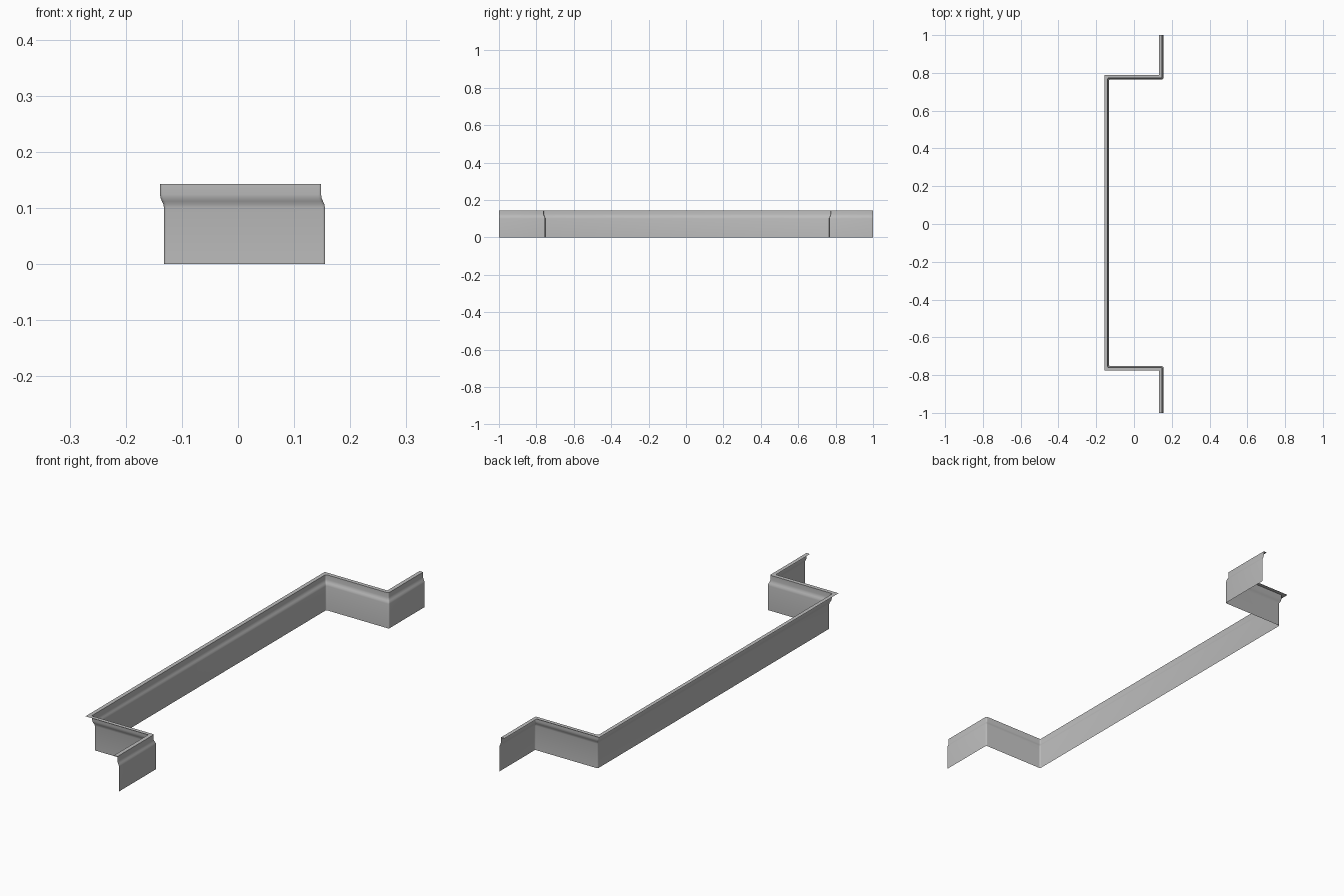
import bpy, bmesh, math
from mathutils import Vector

cube = bpy.data.objects.get("Cube")
if cube:
    bpy.data.objects.remove(cube, do_unlink=True)

grey = bpy.data.materials.new("plain grey")
grey.use_nodes = True
grey.diffuse_color = (0.5, 0.5, 0.5, 1)
grey.node_tree.nodes["Principled BSDF"].inputs["Base Color"].default_value = grey.diffuse_color

FRONT_X, BACK_X = 0.155, -0.132    # end tabs and long recessed wall
LOW_Y, HIGH_Y = -0.753, 0.766      # the two return walls
STEPS = 4                          # segments per rounded corner


def stepped_path(offset, z, radius):
    """Stepped run shifted sideways by offset, with its corners rounded."""
    fx, bx = FRONT_X - offset, BACK_X - offset
    low, high = LOW_Y - offset, HIGH_Y + offset
    pts = [Vector(p + (z,)) for p in
           [(fx, -1), (fx, low), (bx, low), (bx, high), (fx, high), (fx, 1)]]
    path = [pts[0]]
    for before, corner, after in zip(pts, pts[1:], pts[2:]):
        u = (before - corner).normalized()
        v = (after - corner).normalized()
        for i in range(STEPS + 1):
            a = math.pi / 2 * i / STEPS
            path.append(corner + radius * (u * (1 - math.sin(a)) + v * (1 - math.cos(a))))
    return path + [pts[-1]]


def sweep(name, profile):
    """Thin sheet following the stepped path through each profile level."""
    bm = bmesh.new()
    rows = [[bm.verts.new(p) for p in stepped_path(*level)] for level in profile]
    for a, b in zip(rows, rows[1:]):
        for i in range(len(a) - 1):
            bm.faces.new((a[i], a[i + 1], b[i + 1], b[i]))
    mesh = bpy.data.meshes.new(name)
    bm.to_mesh(mesh)
    bm.free()
    mesh.materials.append(grey)
    obj = bpy.data.objects.new(name, mesh)
    bpy.context.collection.objects.link(obj)
    bpy.ops.object.select_all(action="DESELECT")
    obj.select_set(True)
    bpy.context.view_layer.objects.active = obj
    bpy.ops.object.shade_smooth_by_angle(angle=math.radians(40))
    return obj


# Upright wall with a soft S-bend, then a flat top flange: (offset, height, corner radius)
R = 0.006
sweep("flanged_trim", [
    (0, 0, R), (0, 0.101, R), (0.0012, 0.107, R), (0.0035, 0.112, R),
    (0.0058, 0.117, R), (0.007, 0.124, R), (0.007, 0.143, R),
    (0.0235, 0.143, 0.0005),
])
